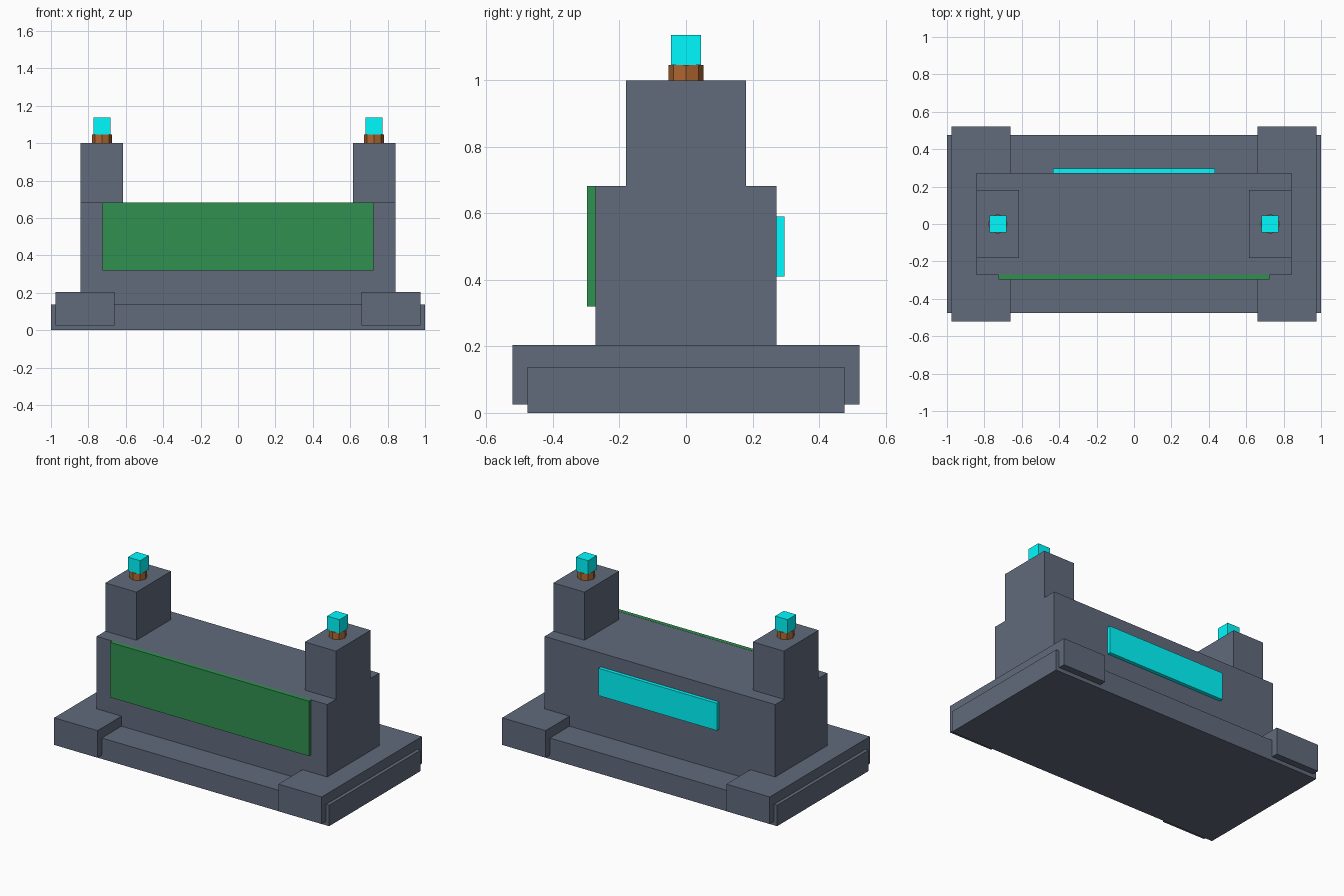
import bpy

if "Cube" in bpy.data.objects:
    bpy.data.objects.remove(bpy.data.objects["Cube"])


def material(name, rgb):
    m = bpy.data.materials.new(name)
    m.diffuse_color = (*rgb, 1)
    m.use_nodes = True
    m.node_tree.nodes["Principled BSDF"].inputs["Base Color"].default_value = m.diffuse_color
    return m


SLATE = material("slate", (0.12, 0.145, 0.20))
GREEN = material("green", (0.03, 0.285, 0.08))
CYAN = material("cyan", (0.0, 0.96, 1.0))
COPPER = material("copper", (0.43, 0.135, 0.03))


def box(name, lo, hi, mat):
    """Axis-aligned box between two corners."""
    bpy.ops.mesh.primitive_cube_add(size=1, location=[(a + b) / 2 for a, b in zip(lo, hi)])
    ob = bpy.context.object
    ob.name = name
    ob.scale = [b - a for a, b in zip(lo, hi)]
    bpy.ops.object.transform_apply(location=False, rotation=False, scale=True)
    ob.data.materials.append(mat)
    return ob


# Base slab and main body
box("base", (-1, -0.477, 0), (1, 0.477, 0.138), SLATE)
box("body", (-0.842, -0.272, 0.13), (0.842, 0.272, 0.682), SLATE)

# Front panel and rear light strip
box("front_panel", (-0.725, -0.297, 0.32), (0.725, -0.27, 0.683), GREEN)
box("rear_light", (-0.432, 0.27, 0.41), (0.432, 0.296, 0.59), CYAN)

# Matching ends: foot bar, post, collar and lamp
for side, s in (("left", -1), ("right", 1)):
    def end_box(name, x0, x1, y, z0, z1, mat):
        xs = sorted((s * x0, s * x1))
        box(f"{name}_{side}", (xs[0], -y, z0), (xs[1], y, z1), mat)

    end_box("foot_bar", 0.66, 0.977, 0.522, 0.025, 0.204, SLATE)
    end_box("post", 0.615, 0.842, 0.181, 0.67, 1.0, SLATE)
    bpy.ops.mesh.primitive_cylinder_add(vertices=8, radius=0.053, depth=0.05,
                                        location=(s * 0.728, 0, 1.021))
    collar = bpy.context.object
    collar.name = f"collar_{side}"
    collar.data.materials.append(COPPER)
    end_box("lamp", 0.683, 0.773, 0.045, 1.046, 1.137, CYAN)
